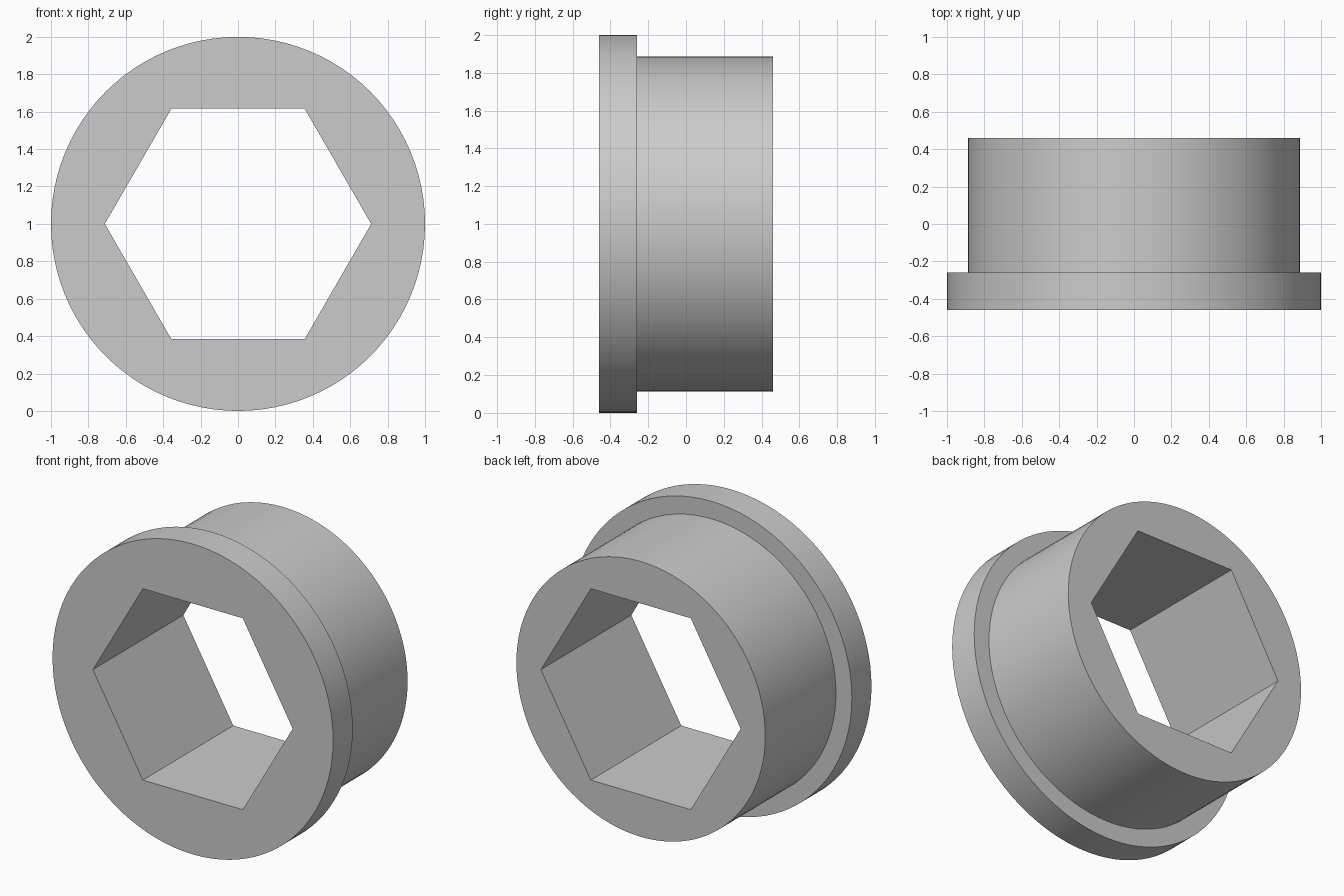
import bpy, bmesh, math

SEGMENTS = 96
PER_SIDE = SEGMENTS // 6
FLANGE_R, BODY_R, HEX_R = 1.0, 0.887, 0.712
FRONT, STEP, BACK = -0.46, -0.26, 0.46

cube = bpy.data.objects.get("Cube")
if cube:
    bpy.data.objects.remove(cube, do_unlink=True)

# Plain grey material
grey = bpy.data.materials.new("plain_grey")
grey.use_nodes = True
colour = (0.6, 0.6, 0.6, 1)
grey.diffuse_color = colour
grey.node_tree.nodes["Principled BSDF"].inputs["Base Color"].default_value = colour

bm = bmesh.new()


def ring(radius, y, count):
    """Circle of vertices around the y axis, starting at +x."""
    angles = [math.tau * i / count for i in range(count)]
    return [bm.verts.new((radius * math.cos(a), y, 1 + radius * math.sin(a))) for a in angles]


def bridge(a, b):
    n = len(a)
    for i in range(n):
        j = (i + 1) % n
        bm.faces.new((a[i], a[j], b[j], b[i]))


def end_face(circle, hexagon):
    """Flat end with a hexagonal opening, one face per hexagon side."""
    for s in range(6):
        arc = [circle[(s * PER_SIDE + i) % SEGMENTS] for i in range(PER_SIDE + 1)]
        bm.faces.new(arc + [hexagon[(s + 1) % 6], hexagon[s]])


# Outer steps of the flange and body
outer = [ring(r, y, SEGMENTS) for r, y in
         ((FLANGE_R, FRONT), (FLANGE_R, STEP), (BODY_R, STEP), (BODY_R, BACK))]
for a, b in zip(outer, outer[1:]):
    bridge(a, b)

# Hexagonal bore and the two end faces
bore = [ring(HEX_R, y, 6) for y in (FRONT, BACK)]
bridge(*bore)
end_face(outer[0], bore[0])
end_face(outer[-1], bore[1])
bmesh.ops.recalc_face_normals(bm, faces=bm.faces[:])

mesh = bpy.data.meshes.new("flanged_hex_bushing")
bm.to_mesh(mesh)
bm.free()
mesh.materials.append(grey)
bushing = bpy.data.objects.new("flanged_hex_bushing", mesh)
bpy.context.scene.collection.objects.link(bushing)

# Smooth round walls, crisp rims and bore corners
bpy.ops.object.select_all(action='DESELECT')
bushing.select_set(True)
bpy.context.view_layer.objects.active = bushing
bpy.ops.object.shade_smooth_by_angle(angle=math.radians(30))
